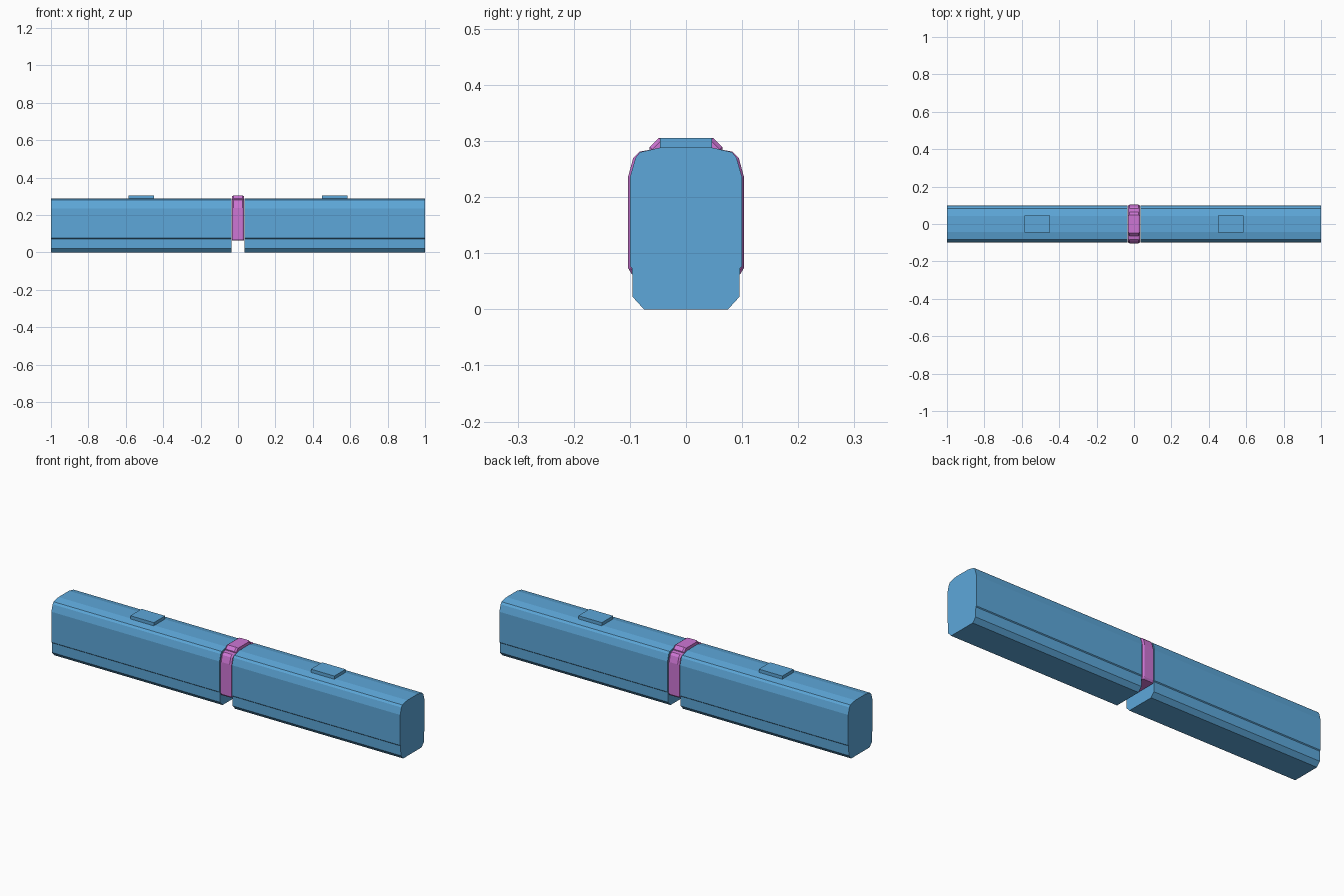
import bpy, bmesh

if "Cube" in bpy.data.objects:
    bpy.data.objects.remove(bpy.data.objects["Cube"])


def material(name, rgb):
    m = bpy.data.materials.new(name)
    m.diffuse_color = (*rgb, 1)
    m.use_nodes = True
    m.node_tree.nodes["Principled BSDF"].inputs["Base Color"].default_value = m.diffuse_color
    return m


BLUE = material("sky blue", (0.11, 0.39, 0.70))
PINK = material("orchid pink", (0.61, 0.18, 0.66))


def loft(name, half, sections, mat):
    """Mirror each half profile (y, z) across y = 0 and skin the sections along x."""
    bm = bmesh.new()
    rings = []
    for x, dy, dz in sections:
        pts = [(y - dy, z - dz if z > 0.2 else z) for y, z in half]
        pts += [(-y, z) for y, z in reversed(pts)]
        rings.append([bm.verts.new((x, y, z)) for y, z in pts])
    n = len(rings[0])
    for a, b in zip(rings, rings[1:]):
        for i in range(n):
            j = (i + 1) % n
            bm.faces.new((a[i], a[j], b[j], b[i]))
    bm.faces.new(rings[0])
    bm.faces.new(rings[-1])
    bmesh.ops.recalc_face_normals(bm, faces=bm.faces)
    me = bpy.data.meshes.new(name)
    bm.to_mesh(me)
    bm.free()
    me.materials.append(mat)
    ob = bpy.data.objects.new(name, me)
    bpy.context.collection.objects.link(ob)
    return ob


# Half cross-sections, bottom to top
car = [(0.075, 0), (0.095, 0.022), (0.096, 0.073), (0.1, 0.077), (0.1, 0.235),
       (0.09, 0.27), (0.082, 0.28), (0.042, 0.289)]
gangway = [(0.097, 0.063), (0.103, 0.073), (0.103, 0.237), (0.094, 0.27),
           (0.083, 0.281), (0.065, 0.284), (0.065, 0.289), (0.049, 0.305)]
roof_box = [(0.046, 0.28), (0.046, 0.305)]

for side, s in (("left", -1), ("right", 1)):
    # Car body
    loft(side + "_car_body", car, [(s * 0.036, 0, 0), (s, 0, 0)], BLUE)
    # Roof unit
    loft(side + "_roof_unit", roof_box, [(s * 0.45, 0, 0), (s * 0.585, 0, 0)], BLUE)

# Connecting gangway with bevelled rims
loft("gangway", gangway, [(-0.032, 0.005, 0.004), (-0.024, 0, 0),
                          (0.024, 0, 0), (0.032, 0.005, 0.004)], PINK)
